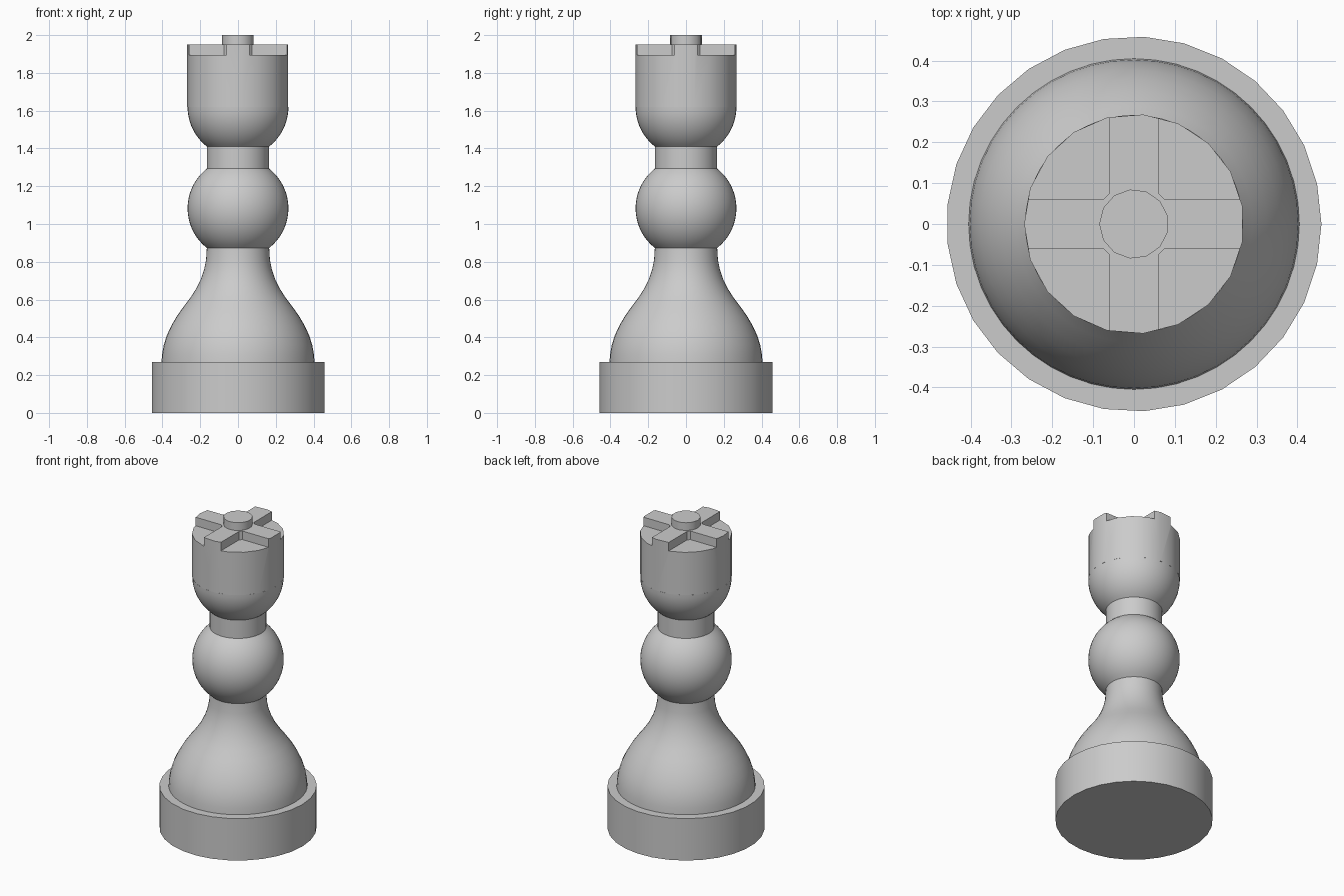
import bpy, bmesh
from math import sin, cos, pi, radians, asin

cube = bpy.data.objects.get("Cube")
if cube:
    bpy.data.objects.remove(cube, do_unlink=True)

grey = bpy.data.materials.new("plain_grey")
grey.use_nodes = True
grey.diffuse_color = (0.6, 0.6, 0.6, 1)
grey.node_tree.nodes["Principled BSDF"].inputs["Base Color"].default_value = (0.6, 0.6, 0.6, 1)


def finish(name, bm):
    bmesh.ops.recalc_face_normals(bm, faces=bm.faces)
    mesh = bpy.data.meshes.new(name)
    bm.to_mesh(mesh)
    bm.free()
    mesh.materials.append(grey)
    obj = bpy.data.objects.new(name, mesh)
    bpy.context.collection.objects.link(obj)
    return obj


def smooth(obj, angle=35):
    bpy.ops.object.select_all(action='DESELECT')
    obj.select_set(True)
    bpy.context.view_layer.objects.active = obj
    bpy.ops.object.shade_smooth_by_angle(angle=radians(angle))


def lathe(name, profile, sides, start=0.0):
    """Turn a list of (radius, height) into a closed solid."""
    bm = bmesh.new()
    rings = [[bm.verts.new((r * cos(start + 2 * pi * i / sides),
                            r * sin(start + 2 * pi * i / sides), z))
              for i in range(sides)] for r, z in profile]
    for low, high in zip(rings, rings[1:]):
        for i in range(sides):
            j = (i + 1) % sides
            bm.faces.new((low[i], low[j], high[j], high[i]))
    bm.faces.new(rings[0][::-1])
    bm.faces.new(rings[-1])
    obj = finish(name, bm)
    smooth(obj)
    return obj


def arc(radius, centre, a0, a1, steps):
    angles = [a0 + (a1 - a0) * i / steps for i in range(steps + 1)]
    return [(radius * cos(a), centre + radius * sin(a)) for a in angles]


NECK, BALL = 0.165, 0.267
cut = asin((BALL ** 2 - NECK ** 2) ** 0.5 / BALL)  # where the neck meets a ball

# Foot and bell-shaped body
lathe("base", [(0.459, 0), (0.459, 0.27)], 29)
lathe("bell_body", [(0.405, 0.27), (0.402, 0.31), (0.393, 0.36), (0.377, 0.41),
                    (0.354, 0.46), (0.325, 0.51), (0.29, 0.56), (0.252, 0.61),
                    (0.22, 0.66), (0.196, 0.71), (0.179, 0.76), (0.169, 0.81),
                    (NECK, 0.875)], 48)

# Ball and neck
lathe("ball", arc(BALL, 1.083, -cut, cut, 18), 48)
lathe("neck", [(NECK, 1.29), (NECK, 1.415)], 40)

# Head: rounded bowl below, faceted drum above
lathe("head_bowl", arc(BALL, 1.62, -cut, 0, 12), 48)
head = lathe("head_drum", [(0.269, 1.62), (0.269, 1.95)], 19, pi)

# Sink the four quarters of the top, leaving a raised cross
bm = bmesh.new()
for k in range(4):
    c, s = cos(k * pi / 2), sin(k * pi / 2)
    outline = [(0.075, 0.06), (0.4, 0.06), (0.4, 0.4), (0.06, 0.4), (0.06, 0.075)]
    face = bm.faces.new([bm.verts.new((x * c - y * s, x * s + y * c, 1.895))
                         for x, y in outline])
    new = bmesh.ops.extrude_face_region(bm, geom=[face])["geom"]
    bmesh.ops.translate(bm, vec=(0, 0, 0.2),
                        verts=[v for v in new if isinstance(v, bmesh.types.BMVert)])
cutter = finish("quarter_cutters", bm)
cutter.hide_render = True
cutter.hide_viewport = True
mod = head.modifiers.new("cross", 'BOOLEAN')
mod.operation = 'DIFFERENCE'
mod.solver = 'EXACT'
mod.object = cutter
bpy.context.view_layer.objects.active = head
bpy.ops.object.modifier_apply(modifier=mod.name)
bpy.data.objects.remove(cutter, do_unlink=True)
smooth(head)

# Button on the cross
lathe("top_button", [(0.085, 1.94), (0.085, 2.0)], 13, pi)
